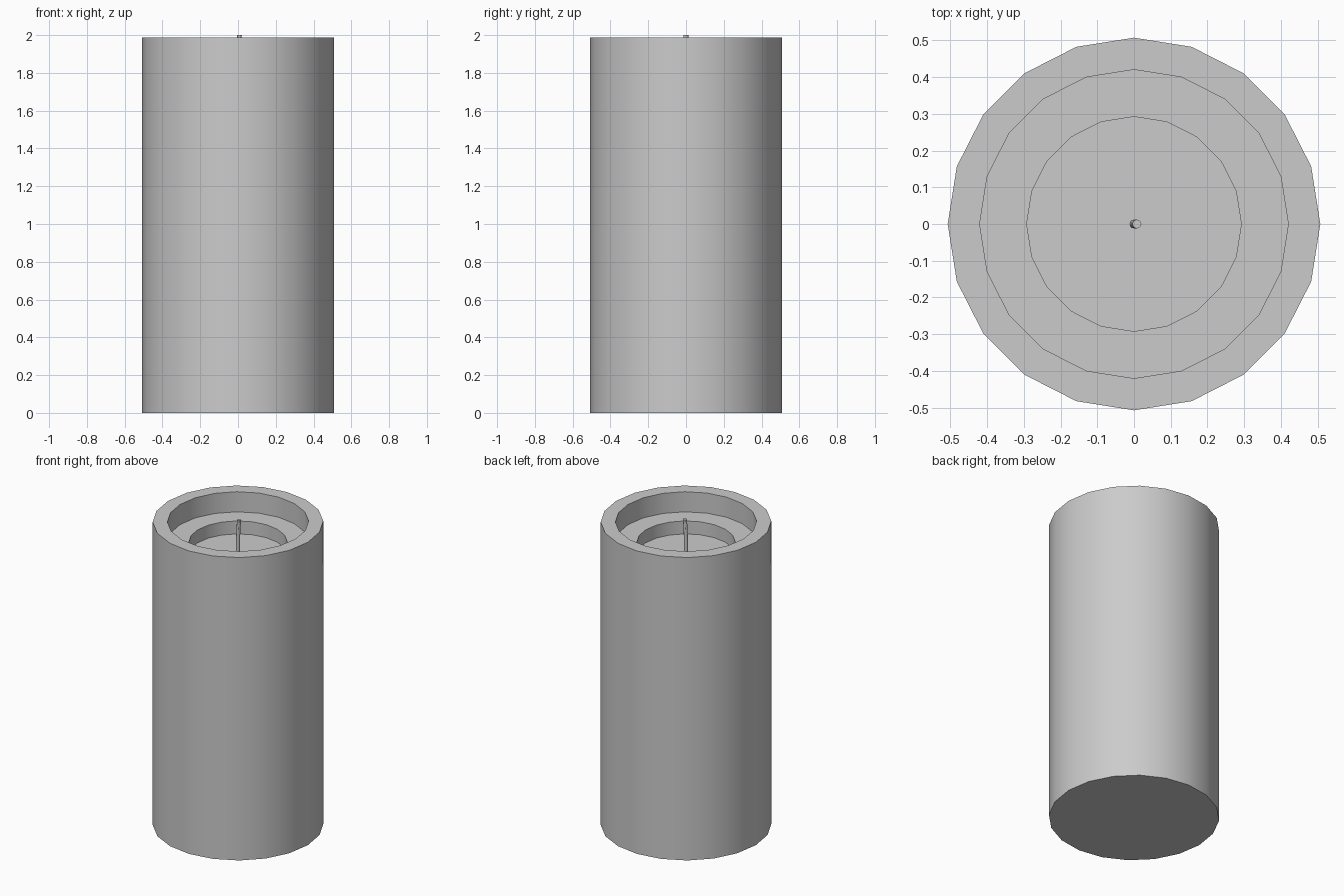
import bpy, bmesh, math

if "Cube" in bpy.data.objects:
    bpy.data.objects.remove(bpy.data.objects["Cube"])


def make_tube(name, rings, sides):
    """Closed skin through rings given as (radius, z, x_offset), capped at both ends."""
    bm = bmesh.new()
    loops = []
    for r, z, dx in rings:
        loops.append([bm.verts.new((dx + r * math.cos(math.tau * i / sides),
                                    r * math.sin(math.tau * i / sides), z))
                      for i in range(sides)])
    for a, b in zip(loops, loops[1:]):
        for i in range(sides):
            j = (i + 1) % sides
            bm.faces.new((a[i], a[j], b[j], b[i]))
    bm.faces.new(loops[0][::-1])
    bm.faces.new(loops[-1])
    bmesh.ops.recalc_face_normals(bm, faces=bm.faces)
    mesh = bpy.data.meshes.new(name)
    bm.to_mesh(mesh)
    bm.free()
    obj = bpy.data.objects.new(name, mesh)
    bpy.context.collection.objects.link(obj)
    bpy.ops.object.select_all(action='DESELECT')
    obj.select_set(True)
    bpy.context.view_layer.objects.active = obj
    bpy.ops.object.shade_smooth_by_angle(angle=math.radians(30))
    return obj


# Candle body: outer wall, rim, ledge and melted pool
make_tube("candle_body", [
    (0.507, 0.0, 0), (0.507, 1.987, 0),
    (0.42, 1.987, 0), (0.42, 1.855, 0),
    (0.292, 1.855, 0), (0.292, 1.77, 0),
], 20)

# Wick: thin, slightly bent near the tip
make_tube("wick", [
    (0.012, 1.765, 0.0), (0.012, 1.85, 0.0),
    (0.012, 1.94, 0.003), (0.012, 2.0, 0.008),
], 12)
